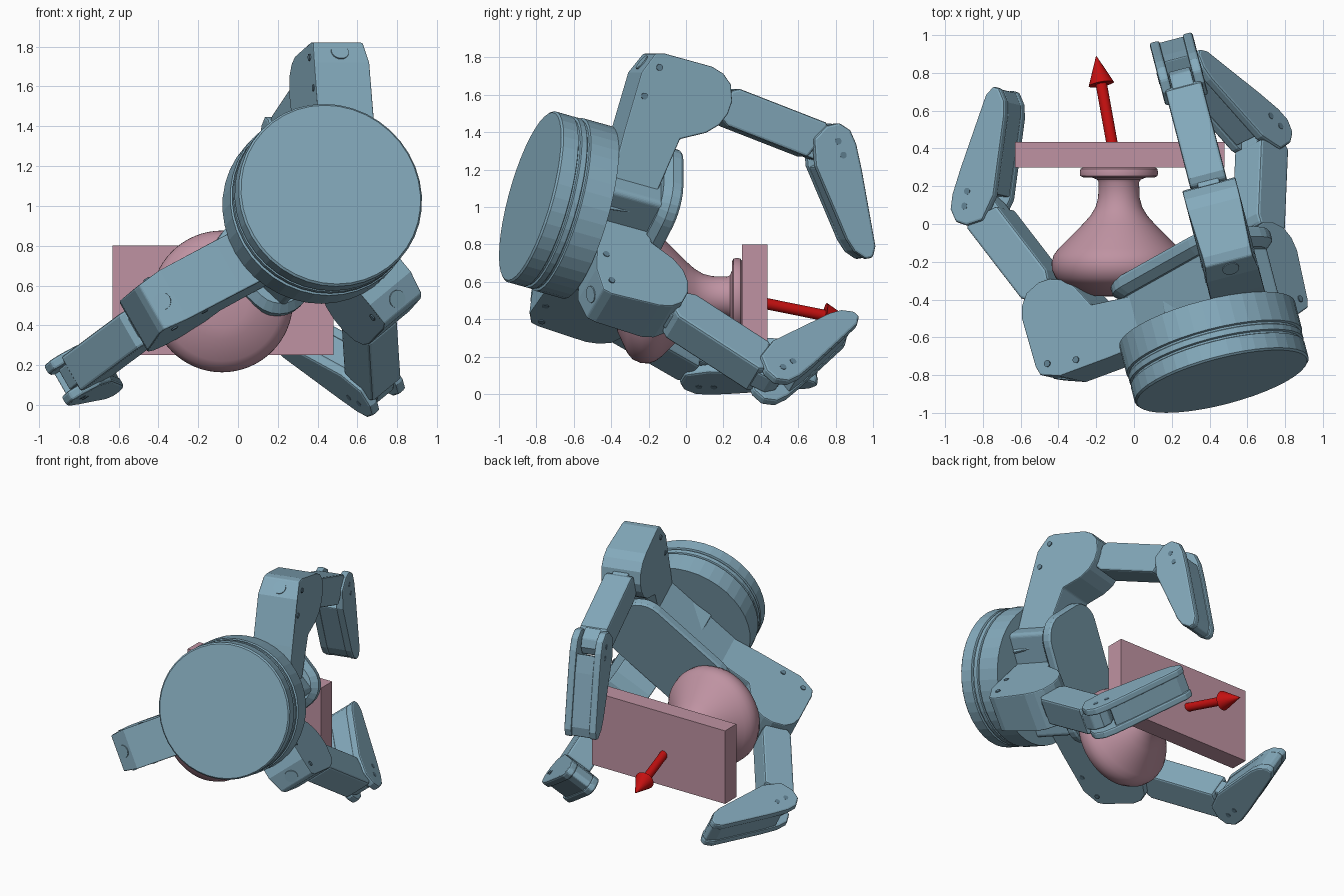
import bpy, bmesh
from math import sin, cos, pi, radians
from mathutils import Matrix, Vector

if "Cube" in bpy.data.objects:
    bpy.data.objects.remove(bpy.data.objects["Cube"])


def material(name, rgb):
    m = bpy.data.materials.new(name)
    m.diffuse_color = (*rgb, 1)
    m.use_nodes = True
    m.node_tree.nodes["Principled BSDF"].inputs["Base Color"].default_value = m.diffuse_color
    return m


BLUE = material("steel_blue", (0.23, 0.40, 0.50))
DARK = material("screw_blue", (0.12, 0.22, 0.29))
PINK = material("dusty_pink", (0.52, 0.29, 0.36))
RED = material("red", (0.55, 0.005, 0.005))

# Hand frame: x across, y up, z along the palm axis (starts at the rear cap)
AXIS = Vector((-0.243, 0.934, -0.262)).normalized()
SIDE = Vector((0.967, 0.252, 0)).normalized()
UP = SIDE.cross(AXIS).normalized()
HAND = Matrix((SIDE, UP, AXIS)).transposed().to_4x4()
HAND.translation = (0.46, -0.81, 1.05)


def finish(name, bm, matrix, mat, bevel=0, smooth=None):
    bm.transform(matrix)
    bmesh.ops.recalc_face_normals(bm, faces=bm.faces)
    me = bpy.data.meshes.new(name)
    bm.to_mesh(me)
    bm.free()
    ob = bpy.data.objects.new(name, me)
    bpy.context.collection.objects.link(ob)
    me.materials.append(mat)
    if bevel:
        b = ob.modifiers.new("bevel", 'BEVEL')
        b.width, b.segments, b.limit_method = bevel, 2, 'ANGLE'
        b.angle_limit = radians(40)
    if smooth:
        bpy.ops.object.select_all(action='DESELECT')
        ob.select_set(True)
        bpy.context.view_layer.objects.active = ob
        bpy.ops.object.shade_smooth_by_angle(angle=radians(smooth))
    return ob


def loft(name, loops, matrix, mat, bevel=0, smooth=None):
    """Closed solid through loops holding equal numbers of points."""
    bm = bmesh.new()
    rings = [[bm.verts.new(p) for p in loop] for loop in loops]
    n = len(rings[0])
    for a, b in zip(rings, rings[1:]):
        for i in range(n):
            j = (i + 1) % n
            bm.faces.new((a[i], a[j], b[j], b[i]))
    bm.faces.new(rings[0][::-1])
    bm.faces.new(rings[-1])
    return finish(name, bm, matrix, mat, bevel, smooth)


def lathe(name, profile, matrix, mat, n=40, smooth=None):
    """Profile of (radius, height) pairs turned about local z."""
    loops = [[(r * cos(2 * pi * i / n), r * sin(2 * pi * i / n), h) for i in range(n)]
             for r, h in profile]
    return loft(name, loops, matrix, mat, smooth=smooth)


def slab(name, pts, width, matrix, offset=0, bevel=0.018):
    """Side profile of (z, y) points extruded along x."""
    loops = [[(offset + k * width / 2, y, z) for z, y in pts] for k in (-1, 1)]
    return loft(name, loops, matrix, BLUE, bevel)


def rounded_rect(w, h, r, z, turn):
    out = []
    for k, (sx, sy) in enumerate(((1, 1), (-1, 1), (-1, -1), (1, -1))):
        for i in range(7):
            a = pi / 2 * (k + i / 6)
            p = Vector((sx * (w / 2 - r) + r * cos(a), sy * (h / 2 - r) + r * sin(a), z))
            out.append(Matrix.Rotation(turn, 3, 'Z') @ p)
    return out


def along(start, end):
    d = Vector(end) - Vector(start)
    m = d.to_track_quat('Z', 'Y').to_matrix().to_4x4()
    m.translation = start
    return m, d.length


# Wrist drum with two grooves
R = 0.475
lathe("wrist_drum", [(R - 0.01, -0.025), (R, -0.015), (R, 0.07), (R - 0.012, 0.075), (R - 0.012, 0.085),
                     (R, 0.09), (R, 0.12), (R - 0.008, 0.125), (R - 0.008, 0.135),
                     (R + 0.005, 0.14), (R + 0.005, 0.3)], HAND, BLUE)

# Palm block and rounded palm plate, set diagonally
T = radians(45)
loft("palm_block", [rounded_rect(0.76, 0.42, 0.03, z, T) for z in (0.29, 0.6)], HAND, BLUE)
loft("palm_plate", [rounded_rect(0.84, 0.46, 0.14, 0.58, T), rounded_rect(0.92, 0.54, 0.17, 0.62, T),
                    rounded_rect(0.92, 0.54, 0.17, 0.665, T), rounded_rect(0.9, 0.52, 0.16, 0.68, T)],
     HAND, BLUE)

# Finger side profiles
KNUCKLE = [(0.30, 0.02), (0.30, 0.45), (0.31, 0.778), (0.36, 0.895), (0.41, 0.91), (0.68, 0.91),
           (0.75, 0.89), (0.805, 0.845), (0.835, 0.76), (0.83, 0.69), (0.80, 0.62), (0.74, 0.56),
           (0.61, 0.49), (0.54, 0.05)]
MIDDLE = [(0.12, -0.08), (0.12, 0.08), (0.16, 0.105), (0.67, 0.105), (0.70, 0.08), (0.64, -0.105),
          (0.17, -0.105)]
LUG = [(-0.06, -0.06), (-0.06, 0.06), (0.1, 0.085), (0.68, 0.1), (0.76, 0.085), (0.8, 0.03),
       (0.8, -0.03), (0.74, -0.09), (0.68, -0.1), (0.1, -0.08)]
CHEEK = [(-0.1, 0.02), (-0.09, 0.09), (-0.03, 0.135), (0.05, 0.14), (0.19, 0.12), (0.6, 0.045),
         (0.65, 0.01), (0.645, -0.03), (0.585, -0.073), (0.51, -0.09), (0.08, -0.112), (-0.06, -0.07)]
PAD = [(0.07, 0.125), (0.2, 0.11), (0.58, 0.04), (0.643, 0.005), (0.64, -0.03), (0.58, -0.073),
       (0.51, -0.087), (0.09, -0.105)]


def place(pts, joint, angle):
    c, s = cos(angle), sin(angle)
    return [(joint[0] + l * c - v * s, joint[1] + l * s + v * c) for l, v in pts]


def screws(name, spots, half, m):
    for i, (z, y) in enumerate(spots):
        for sx in (-1, 1):
            mm = m @ Matrix.Translation((sx * half, y, z)) @ Matrix.Rotation(pi / 2, 4, 'Y')
            lathe(f"{name}_screw_{i}", [(0.018, -0.004), (0.018, 0.003)], mm, DARK, 12)


# Finger: direction round the palm, sideways shift, outward shift, link angles
FINGERS = {"upper_finger": (90, 0.195, 0.0, -5.5, -54),
           "left_finger": (206.8, -0.04, 0.095, 23.5, -28),
           "right_finger": (-52, -0.045, -0.24, 23.5, -47)}
for name, (turn, side, out, mid, tip) in FINGERS.items():
    m = HAND @ Matrix.Rotation(radians(turn - 90), 4, 'Z') @ Matrix.Translation((side, out, 0))
    mid, tip = radians(mid), radians(tip)
    j2 = (0.70, 0.75)
    j3 = place([(0.725, 0)], j2, mid)[0]

    # knuckle, a little narrower at its outer end
    loops = [[(k * (0.13 if y > 0.88 and z < 0.5 else 0.145), y, z) for z, y in KNUCKLE]
             for k in (-1, 1)]
    loft(name + "_knuckle", loops, m, BLUE, 0.008)
    screws(name + "_knuckle", [(0.40, 0.83), (0.36, 0.66)], 0.143, m)
    cap = m @ Matrix.Translation((0, 0.84, 0.335)) @ Matrix.Rotation(radians(-155), 4, 'X')
    lathe(name + "_cable_cap", [(0.045, -0.006), (0.045, 0.005)], cap, BLUE, 20)

    # middle link with slim hinge lugs
    slab(name + "_middle_link", place(MIDDLE, j2, mid), 0.2, m, bevel=0.014)
    slab(name + "_hinge_lug", place(LUG, j2, mid), 0.12, m, bevel=0.01)

    # fingertip: two cheeks around a slightly recessed core
    for k in (-1, 1):
        slab(name + "_tip_cheek", place(CHEEK, j3, tip), 0.055, m, k * 0.09, 0.013)
    slab(name + "_tip_core", place(PAD, j3, tip), 0.14, m, bevel=0.008)
    screws(name + "_tip", place([(0.0, 0.05), (0.08, 0.05)], j3, tip), 0.116, m)

# Held knob: bulb, neck and flange turned about y
bulb_m, _ = along((-0.08, 0, 0.52), (-0.08, 1, 0.52))
lathe("knob_bulb", [(0.02, -0.385), (0.13, -0.38), (0.19, -0.365), (0.30, -0.315), (0.335, -0.285),
                    (0.355, -0.24), (0.356, -0.2), (0.345, -0.165), (0.32, -0.13), (0.19, 0.0),
                    (0.15, 0.045), (0.123, 0.09), (0.11, 0.14), (0.107, 0.22), (0.115, 0.235),
                    (0.14, 0.245), (0.19, 0.247), (0.205, 0.255), (0.207, 0.275), (0.203, 0.292),
                    (0.19, 0.3)],
      bulb_m, PINK, 64, 35)

# Flat panel the knob is mounted on
loft("panel", [[(x, y, z) for x, z in ((-0.63, 0.25), (0.48, 0.25), (0.48, 0.8), (-0.63, 0.8))]
               for y in (0.3, 0.435)], Matrix(), PINK)

# Red direction arrow
arrow_m, L = along((-0.115, 0.42, 0.485), (-0.2, 0.89, 0.39))
lathe("arrow", [(0.03, 0), (0.03, L - 0.155), (0.068, L - 0.155), (0.001, L)], arrow_m, RED, 24, 40)
